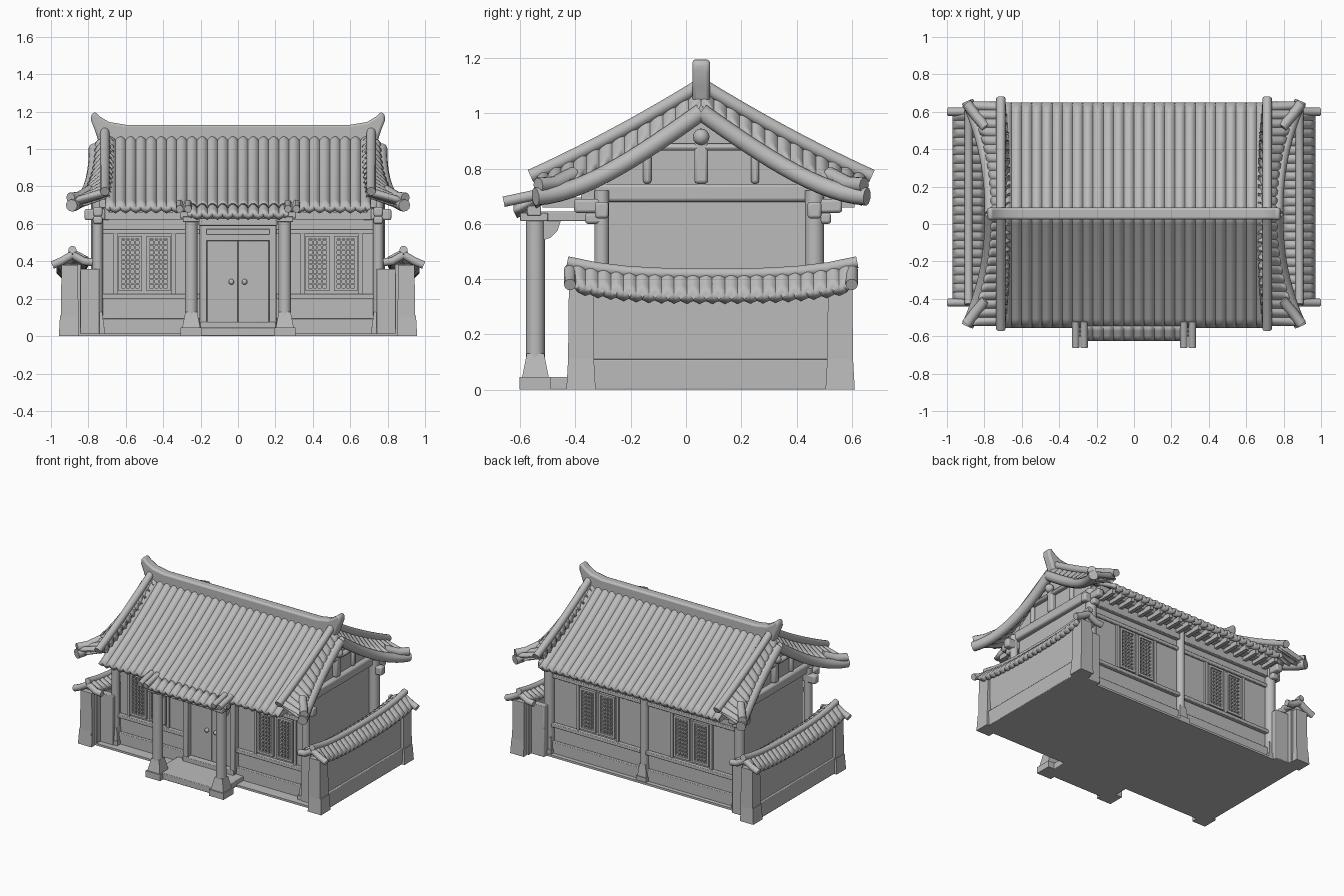
import bpy, bmesh, math
from mathutils import Matrix, Vector

if "Cube" in bpy.data.objects:
    bpy.data.objects.remove(bpy.data.objects["Cube"])

clay = bpy.data.materials.new("plain_grey")
clay.use_nodes = True
clay.diffuse_color = (0.5, 0.5, 0.5, 1)
clay.node_tree.nodes["Principled BSDF"].inputs["Base Color"].default_value = (0.5, 0.5, 0.5, 1)
parts = []
RIDGE_Y = 0.055
SIDES = ((1, "left"), (-1, "right"))


def finish(name, mesh, bevel=0):
    mesh.materials.clear()
    mesh.materials.append(clay)
    ob = bpy.data.objects.new(name, mesh)
    bpy.context.collection.objects.link(ob)
    if bevel:
        mod = ob.modifiers.new("soft_edges", "BEVEL")
        mod.width, mod.segments = bevel, 2
    parts.append(ob)
    return ob


def from_bm(name, bm, bevel=0):
    mesh = bpy.data.meshes.new(name)
    bm.to_mesh(mesh)
    bm.free()
    return finish(name, mesh, bevel)


def boxes(name, spans, bevel=0.004):
    """Boxes in one object, each given as x0, x1, y0, y1, z0, z1."""
    bm = bmesh.new()
    for s in spans:
        lo, hi = Vector(s[0::2]), Vector(s[1::2])
        bmesh.ops.create_cube(bm, size=1, matrix=Matrix.Translation((lo + hi) / 2)
                              @ Matrix.Diagonal((*[abs(c) for c in hi - lo], 1)))
    return from_bm(name, bm, bevel)


def taper(name, x, y, z0, z1, r0, r1, seg=16):
    bm = bmesh.new()
    rot = Matrix.Rotation(math.pi / 4 if seg == 4 else 0, 4, "Z")
    bmesh.ops.create_cone(bm, cap_ends=True, segments=seg, radius1=r0, radius2=r1, depth=z1 - z0,
                          matrix=Matrix.Translation((x, y, (z0 + z1) / 2)) @ rot)
    return from_bm(name, bm)


def ball(name, x, y, z, r):
    bm = bmesh.new()
    bmesh.ops.create_uvsphere(bm, u_segments=12, v_segments=8, radius=r,
                              matrix=Matrix.Translation((x, y, z)))
    return from_bm(name, bm)


def tube(name, points, r):
    cu = bpy.data.curves.new(name, "CURVE")
    cu.dimensions, cu.bevel_depth, cu.bevel_resolution, cu.use_fill_caps = "3D", r, 3, True
    sp = cu.splines.new("POLY")
    sp.points.add(len(points) - 1)
    for p, co in zip(sp.points, points):
        p.co = (*co, 1)
    tmp = bpy.data.objects.new(name + "_path", cu)
    bpy.context.collection.objects.link(tmp)
    deps = bpy.context.evaluated_depsgraph_get()
    mesh = bpy.data.meshes.new_from_object(tmp.evaluated_get(deps))
    bpy.data.objects.remove(tmp)
    return finish(name, mesh)


def surface(name, fn, nu, nv, thick):
    bm = bmesh.new()
    g = [[bm.verts.new(fn(i / nu, j / nv)) for j in range(nv + 1)] for i in range(nu + 1)]
    for i in range(nu):
        for j in range(nv):
            bm.faces.new((g[i][j], g[i + 1][j], g[i + 1][j + 1], g[i][j + 1]))
    bm.normal_update()
    if sum(f.normal.z for f in bm.faces) < 0:
        bmesh.ops.reverse_faces(bm, faces=bm.faces[:])
    ob = from_bm(name, bm)
    mod = ob.modifiers.new("thickness", "SOLIDIFY")
    mod.thickness, mod.offset = thick, -1
    return ob


def prism(name, outline, to3d, depth, bevel=0):
    """Closed outline placed by to3d and extruded by the depth vector."""
    bm = bmesh.new()
    face = bm.faces.new([bm.verts.new(to3d(a, b)) for a, b in outline])
    ext = bmesh.ops.extrude_face_region(bm, geom=[face])["geom"]
    bmesh.ops.translate(bm, vec=depth, verts=[v for v in ext if isinstance(v, bmesh.types.BMVert)])
    bmesh.ops.recalc_face_normals(bm, faces=bm.faces[:])
    return from_bm(name, bm, bevel)


def slope(d):
    return 1.08 - 0.72 * d + 0.14 * d * d


def rib(t, height=0.02):
    return height * abs(math.sin(math.pi * t)) ** 0.8


# Floor slab, porch step and house body
boxes("floor_slab", [(-0.92, 0.92, -0.39, 0.51, 0, 0.015)], 0)
boxes("porch_step", [(-0.26, 0.26, -0.57, -0.27, 0, 0.045), (-0.2, 0.2, -0.34, -0.27, 0, 0.075)])
prism("house_walls", [(-0.285, 0), (0.455, 0), (0.455, 0.76), (RIDGE_Y, 1.03), (-0.285, 0.78)],
      lambda y, z: (-0.725, y, z), (1.45, 0, 0))

# Main roof slopes with tile ribs, porch eave and rafters
PITCH = 1.42 / 26
for s, side in ((-1, "front"), (1, "back")):
    end = 0.612 if s < 0 else 0.595
    surface("roof_" + side, lambda u, v: (-0.71 + 1.42 * u, RIDGE_Y + s * end * v,
            slope(end * v) - 0.01 + rib(u * 26)), 208, 12, 0.03)
    wall = -0.28 if s < 0 else 0.45
    boxes("rafters_" + side, [(x - 0.013, x + 0.013, wall, wall + s * (0.24 if s < 0 else 0.16), 0.66, 0.695)
                              for x in [-0.68 + 0.08 * i for i in range(18)]], 0)
    boxes("eave_board_" + side, [(-0.74, 0.74, wall, wall + s * 0.1, 0.685, 0.73)])
surface("porch_roof", lambda u, v: (PITCH * (10 * u - 5), RIDGE_Y - 0.6 - 0.08 * v,
        slope(0.6 + 0.08 * v) - 0.008 + rib(u * 10)), 80, 3, 0.03)

# Ridge beam with upturned ends
half = [(0.6, 1.13), (0.69, 1.145), (0.74, 1.175), (0.765, 1.2), (0.785, 1.185),
        (0.785, 1.15), (0.765, 1.1), (0.745, 1.04)]
prism("roof_ridge", half + [(-x, z) for x, z in reversed(half)],
      lambda x, z: (x, RIDGE_Y - 0.032, z), (0, 0.064, 0), 0.025)


# Flared gable edges with curved outer and straight inner ridges
def flare(d):
    return 0.765 + 0.125 * (d / 0.6) ** 2.2


def edge_z(d):
    return slope(d) - 0.06 + 0.075 * (d / 0.6) ** 4


def verge_z(d):
    return slope(d) + 0.025 + 0.05 * d / 0.6


for sx, side in SIDES:
    for s, end in ((-1, "front"), (1, "back")):
        tag = f"_{side}_{end}"
        surface("gable_tiles" + tag, lambda u, v: (
            sx * (0.70 + (flare(0.6 * u) - 0.70) * v), RIDGE_Y + s * 0.6 * u,
            verge_z(0.6 * u) * (1 - v) + edge_z(0.6 * u) * v - 0.005 * (1 - v) + 0.01 * v
            + rib(u * 13, 0.016)), 104, 4, 0.05)
        ds = [0.6 * i / 14 for i in range(15)]
        tube("gable_edge" + tag, [(sx * flare(d), RIDGE_Y + s * d, edge_z(d) - 0.015) for d in ds], 0.033)
        tube("verge_ridge" + tag, [(sx * 0.712, RIDGE_Y + s * d * 1.03, verge_z(d)) for d in ds], 0.025)
        tube("corner_tip" + tag, [(sx * 0.79, RIDGE_Y + s * 0.46, 0.78), (sx * 0.85, RIDGE_Y + s * 0.53, 0.745),
                                  (sx * 0.895, RIDGE_Y + s * 0.59, 0.74)], 0.028)

# Gable timber
for sx, side in SIDES:
    inner, outer = sx * 0.71, sx * 0.758
    boxes("gable_beams_" + side, [
        (inner, outer, -0.33, 0.5, 0.68, 0.745), (inner, outer, -0.15, 0.26, 0.865, 0.89),
        (inner, outer, 0.03, 0.08, 0.745, 0.9)] +
        [(inner, sx * 0.745, y - 0.015, y + 0.015, 0.745, 0.87) for y in (-0.14, 0.25)], 0.012)
    ball("gable_boss_" + side, sx * 0.755, RIDGE_Y, 0.915, 0.03)


# Columns on square footings
def column(name, x, y, top, r, foot):
    taper(name, x, y, 0, top, r, r)
    taper(name + "_foot", x, y, 0, 0.045, foot * 1.414, foot * 1.414, 4)
    taper(name + "_collar", x, y, 0.045, 0.13, foot * 1.2, r * 1.3, 4)


for sx, side in SIDES:
    column("front_column_" + side, sx * 0.75, -0.305, 0.72, 0.027, 0.04)
    column("back_column_" + side, sx * 0.75, 0.465, 0.72, 0.035, 0.04)
    column("porch_column_" + side, sx * 0.25, -0.545, 0.62, 0.034, 0.057)
    for y, s, end in ((-0.305, -1, "front"), (0.465, 1, "back")):
        boxes(f"column_bracket_{side}_{end}", [
            (sx * 0.725, sx * 0.775, y, y + s * 0.06, 0.6, 0.64),
            (sx * 0.725, sx * 0.775, y, y + s * 0.1, 0.64, 0.69),
            (sx * 0.71, sx * 0.82, y - 0.025, y + 0.025, 0.62, 0.68)], 0.01)
    # Porch beams and bracket tips
    boxes("porch_beam_" + side, [(sx * 0.225, sx * 0.275, -0.57, -0.28, 0.61, 0.645),
                                 (sx * 0.205, sx * 0.295, -0.6, -0.5, 0.61, 0.64)])
    prism("porch_corbel_" + side, [(-0.52, 0.62), (-0.45, 0.62), (-0.465, 0.575), (-0.49, 0.55), (-0.52, 0.54)],
          lambda y, z: (sx * 0.25 - 0.015, y, z), (0.03, 0, 0))
    for x in (0.267, 0.312):
        tube("porch_tip_" + side, [(sx * x, -0.52, 0.71), (sx * x, -0.66, 0.68)], 0.02)
column("back_column_middle", 0, 0.465, 0.72, 0.027, 0.04)
boxes("porch_lintel", [(-0.31, 0.31, -0.575, -0.525, 0.63, 0.665),
                       (-0.21, 0.21, -0.56, -0.535, 0.59, 0.635)])

# Wall rails, sills and plinths
for y, s, end in ((-0.285, -1, "front"), (0.455, 1, "back")):
    spans = []
    for sx in (1, -1):
        a, b = sx * (0.2 if s < 0 else 0.02), sx * 0.74
        spans += [(a, b, y, y + s * t, z0, z1) for t, z0, z1 in
                  ((0.03, 0.62, 0.685), (0.018, 0.545, 0.57), (0.03, 0.2, 0.225), (0.025, 0, 0.095))]
    boxes("wall_rails_" + end, spans)


# Lattice windows
def window(name, cx, y, s):
    def bar(x0, x1, z0, z1, t):
        return (x0, x1, y - s * 0.005, y + s * t, z0, z1)
    spans = []
    for c in (cx - 0.075, cx + 0.075):
        spans += [bar(c - 0.06, c + 0.06, z, z + 0.016, 0.018) for z in (0.24, 0.52)]
        spans += [bar(x - 0.008, x + 0.008, 0.24, 0.536, 0.018) for x in (c - 0.055, c + 0.055)]
        spans += [bar(c + k * 0.024 - 0.004, c + k * 0.024 + 0.004, 0.25, 0.53, 0.012) for k in (-1, 0, 1)]
        spans += [bar(c - 0.05, c + 0.05, z, z + 0.008, 0.01) for z in [0.275 + 0.026 * k for k in range(10)]]
    spans += [bar(cx + k * 0.155 - 0.01, cx + k * 0.155 + 0.01, 0.22, 0.55, 0.014) for k in (-1, 1)]
    boxes(name, spans, 0)


for sx, side in SIDES:
    window("front_window_" + side, sx * 0.5, -0.285, -1)
    window("back_window_" + side, sx * 0.37, 0.455, 1)

# Double door
boxes("door_frame", [(-0.205, -0.165, -0.33, -0.28, 0.05, 0.585), (0.165, 0.205, -0.33, -0.28, 0.05, 0.585),
                     (-0.205, 0.205, -0.33, -0.28, 0.51, 0.545), (-0.205, 0.205, -0.33, -0.28, 0.57, 0.61)])
boxes("door_leaves", [(-0.165, -0.001, -0.295, -0.28, 0.075, 0.51), (0.001, 0.165, -0.295, -0.28, 0.075, 0.51)], 0.002)
for sx, side in SIDES:
    ball("door_knob_" + side, sx * 0.035, -0.3, 0.29, 0.015)


# Yard walls with small tiled roofs
def lift(y):
    return 0.04 * abs((y - 0.095) / 0.51) ** 3


for sx, side in SIDES:
    boxes("yard_wall_" + side, [(sx * 0.84, sx * 0.925, -0.39, 0.57, 0, 0.385),
                                (sx * 0.84, sx * 0.94, -0.39, 0.57, 0, 0.11),
                                (sx * 0.74, sx * 0.86, -0.35, -0.3, 0, 0.36),
                                (sx * 0.74, sx * 0.86, 0.49, 0.54, 0, 0.36)])
    for y, end in ((-0.38, "front"), (0.558, "back")):
        taper(f"yard_pillar_{side}_{end}", sx * 0.9, y, 0, 0.38, 0.068, 0.062, 4)
        taper(f"yard_pillar_foot_{side}_{end}", sx * 0.905, y, 0, 0.11, 0.075, 0.066, 4)
    for s, slope_side in ((1, "outer"), (-1, "inner")):
        def tiles(u, v):
            y = -0.41 + 1.01 * u
            return (sx * (0.885 + s * 0.085 * v), y, 0.42 - (0.085 if s > 0 else 0.045) * v
                    + lift(y) + rib(u * 22, 0.014))
        surface(f"yard_tiles_{side}_{slope_side}", tiles, 176, 3, 0.035)
        for y in (-0.42, 0.6):
            tube(f"yard_end_tile_{side}_{slope_side}", [(sx * 0.885, y, 0.435), (sx * (0.885 + s * 0.06), y, 0.4),
                 (sx * (0.885 + s * 0.108), y, 0.38 if s > 0 else 0.395)], 0.022)
    tube("yard_ridge_" + side, [(sx * 0.885, y, 0.418 + lift(y)) for y in
                                [-0.43 + 0.105 * i for i in range(11)]], 0.022)

# Smooth round forms while keeping crisp edges
bpy.ops.object.select_all(action="DESELECT")
for ob in parts:
    ob.select_set(True)
bpy.context.view_layer.objects.active = parts[0]
bpy.ops.object.shade_smooth_by_angle(angle=math.radians(40))
